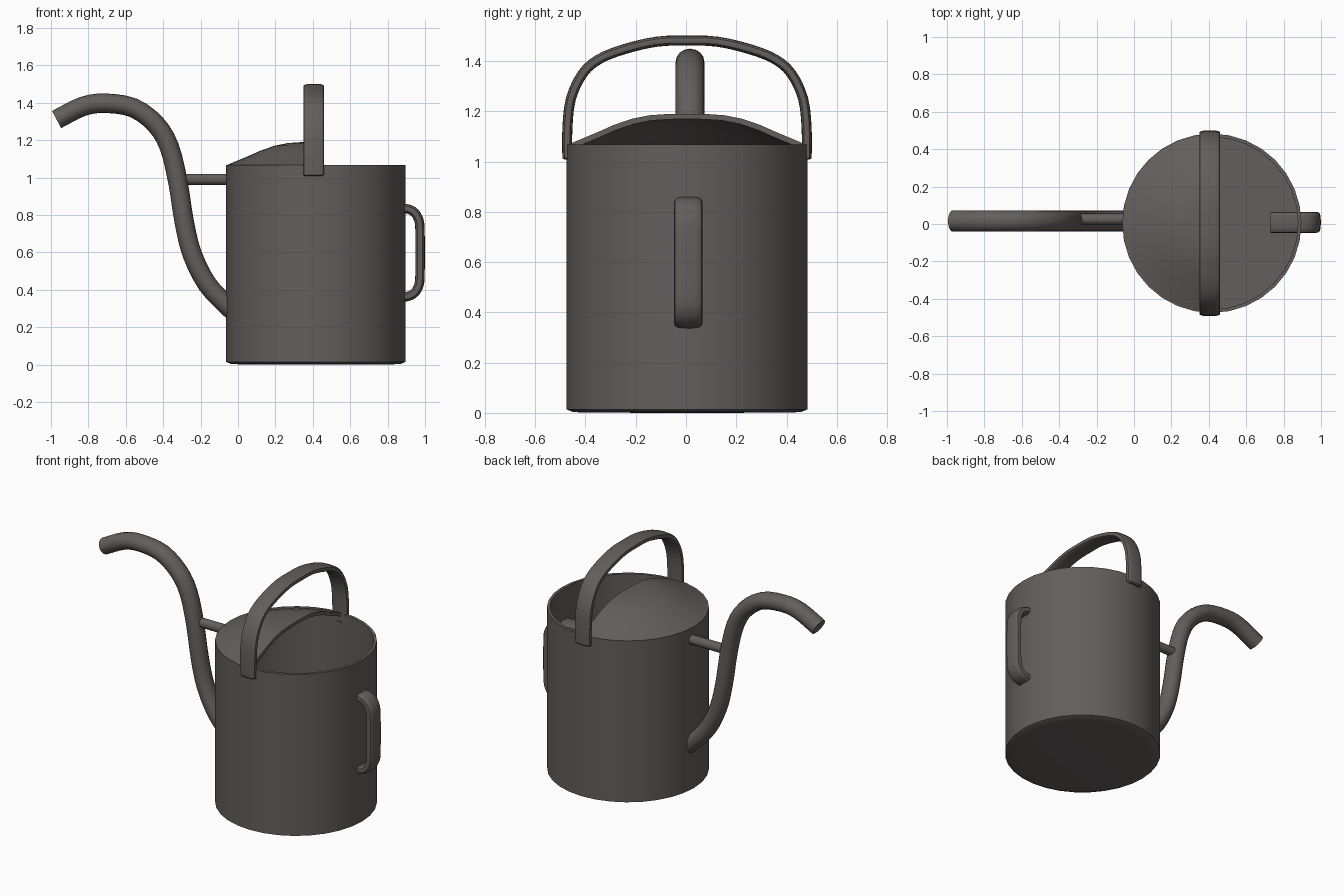
import bpy, bmesh
from math import sin, cos, pi, radians, copysign
from mathutils import Vector

if "Cube" in bpy.data.objects:
    bpy.data.objects.remove(bpy.data.objects["Cube"])

CX, CY, R = 0.416, 0.004, 0.479

# Dark warm grey metal
metal = bpy.data.materials.new("dark_metal")
metal.diffuse_color = (0.123, 0.113, 0.109, 1)
metal.use_nodes = True
metal.node_tree.nodes["Principled BSDF"].inputs["Base Color"].default_value = metal.diffuse_color


def finish(bm, name, angle=40):
    bmesh.ops.recalc_face_normals(bm, faces=bm.faces)
    me = bpy.data.meshes.new(name)
    bm.to_mesh(me)
    bm.free()
    me.materials.append(metal)
    ob = bpy.data.objects.new(name, me)
    bpy.context.collection.objects.link(ob)
    bpy.ops.object.select_all(action='DESELECT')
    ob.select_set(True)
    bpy.context.view_layer.objects.active = ob
    bpy.ops.object.shade_smooth_by_angle(angle=radians(angle))
    return ob


def lathe(profile, start, sweep_angle, steps):
    """Spin an (r, z) profile about the can's axis."""
    bm = bmesh.new()
    vs = [bm.verts.new((CX + r * cos(start), CY + r * sin(start), z)) for r, z in profile]
    es = [bm.edges.new(p) for p in zip(vs, vs[1:])]
    bmesh.ops.spin(bm, geom=vs + es, cent=(CX, CY, 0), axis=(0, 0, 1),
                   angle=sweep_angle, steps=steps)
    bmesh.ops.remove_doubles(bm, verts=bm.verts, dist=1e-4)
    return bm


def smooth_path(pts, sub):
    """Catmull-Rom through the points."""
    p = [2 * pts[0] - pts[1]] + pts + [2 * pts[-1] - pts[-2]]
    out = []
    for i in range(1, len(p) - 2):
        a, b, c, d = p[i - 1:i + 3]
        for k in range(sub):
            t = k / sub
            out.append(0.5 * (2 * b + (c - a) * t + (2 * a - 5 * b + 4 * c - d) * t * t
                              + (3 * b - a - 3 * c + d) * t ** 3))
    return out + [pts[-1]]


def sweep(name, pts, side, half_w, half_t, power=1.0, sides=16, sub=3, soft=0.0):
    """Sweep a rounded section along a planar path; side is the plane normal.
    soft rounds off the two ends by that distance."""
    side = Vector(side)
    path = smooth_path([Vector(p) for p in pts], sub)
    if soft:
        path.insert(1, path[0] + (path[1] - path[0]).normalized() * soft)
        path.insert(-1, path[-1] + (path[-2] - path[-1]).normalized() * soft)
    bm = bmesh.new()
    rings = []
    last = len(path) - 1
    for i, p in enumerate(path):
        tan = (path[min(i + 1, last)] - path[max(i - 1, 0)]).normalized()
        nor = tan.cross(side)
        inset = soft if i in (0, last) else 0
        ring = []
        for k in range(sides):
            c, s = cos(2 * pi * k / sides), sin(2 * pi * k / sides)
            u = copysign(abs(c) ** power, c) * (half_w - inset)
            v = copysign(abs(s) ** power, s) * (half_t - inset)
            ring.append(bm.verts.new(p + side * u + nor * v))
        rings.append(ring)
    for a, b in zip(rings, rings[1:]):
        for k in range(sides):
            j = (k + 1) % sides
            bm.faces.new((a[k], a[j], b[j], b[k]))
    bm.faces.new(rings[0])
    bm.faces.new(rings[-1])
    return finish(bm, name)


# Hollow can body with thin wall and softened bottom edge
body = [(0, 0), (0.41, 0.001), (0.455, 0.004), (R, 0.014), (R, 1.068),
        (R - 0.018, 1.068), (R - 0.018, 0.03), (0, 0.03)]
finish(lathe(body, 0, 2 * pi, 32), "body")

# Half-domed lid over the spout side, its cut edge closed by one rim face
dome = [(R - 0.002, 1.066), (0.42, 1.09), (0.36, 1.115), (0.29, 1.146), (0.22, 1.17),
        (0.15, 1.184), (0.08, 1.189), (0, 1.19)]
under = [(max(r - 0.008, 0), z - 0.021) for r, z in reversed(dome)]
bm = lathe(under + dome, pi / 2, pi, 16)
bmesh.ops.contextual_create(bm, geom=[e for e in bm.edges if e.is_boundary])
finish(bm, "lid")

# Carrying strap arching over the top, mirrored half path
half = [(0.476, 1.008), (0.476, 1.13), (0.462, 1.25), (0.415, 1.35), (0.35, 1.407),
        (0.25, 1.447), (0.12, 1.477)]
arch = [(-y, z) for y, z in half] + [(0, 1.481)] + half[::-1]
sweep("top_handle", [(0.405, CY + y, z) for y, z in arch], (1, 0, 0),
      0.056, 0.02, 0.65, soft=0.007)

# Rear grip, its ends reaching through the wall
grip = [(0.73, 0.24), (0.82, 0.24), (0.89, 0.237), (0.935, 0.222), (0.963, 0.185), (0.973, 0.12)]
path = [(x, 0.009, 0.598 + z) for x, z in grip] + [(x, 0.009, 0.598 - z) for x, z in grip[::-1]]
sweep("back_handle", path, (0, 1, 0), 0.056, 0.025, 0.65)

# Swan-neck spout
neck = [(0.0, 0.265), (-0.06, 0.317), (-0.165, 0.43), (-0.245, 0.59), (-0.287, 0.76),
        (-0.322, 0.98), (-0.368, 1.165), (-0.44, 1.285), (-0.56, 1.373), (-0.71, 1.397),
        (-0.83, 1.38), (-0.97, 1.31)]
sweep("spout", [(x, 0.016, z) for x, z in neck], (0, 1, 0), 0.057, 0.052)

# Brace rod between spout and can
sweep("spout_brace", [(-0.32, 0.025, 0.99), (-0.03, 0.025, 0.99)], (0, 1, 0), 0.03, 0.03, sub=1)
